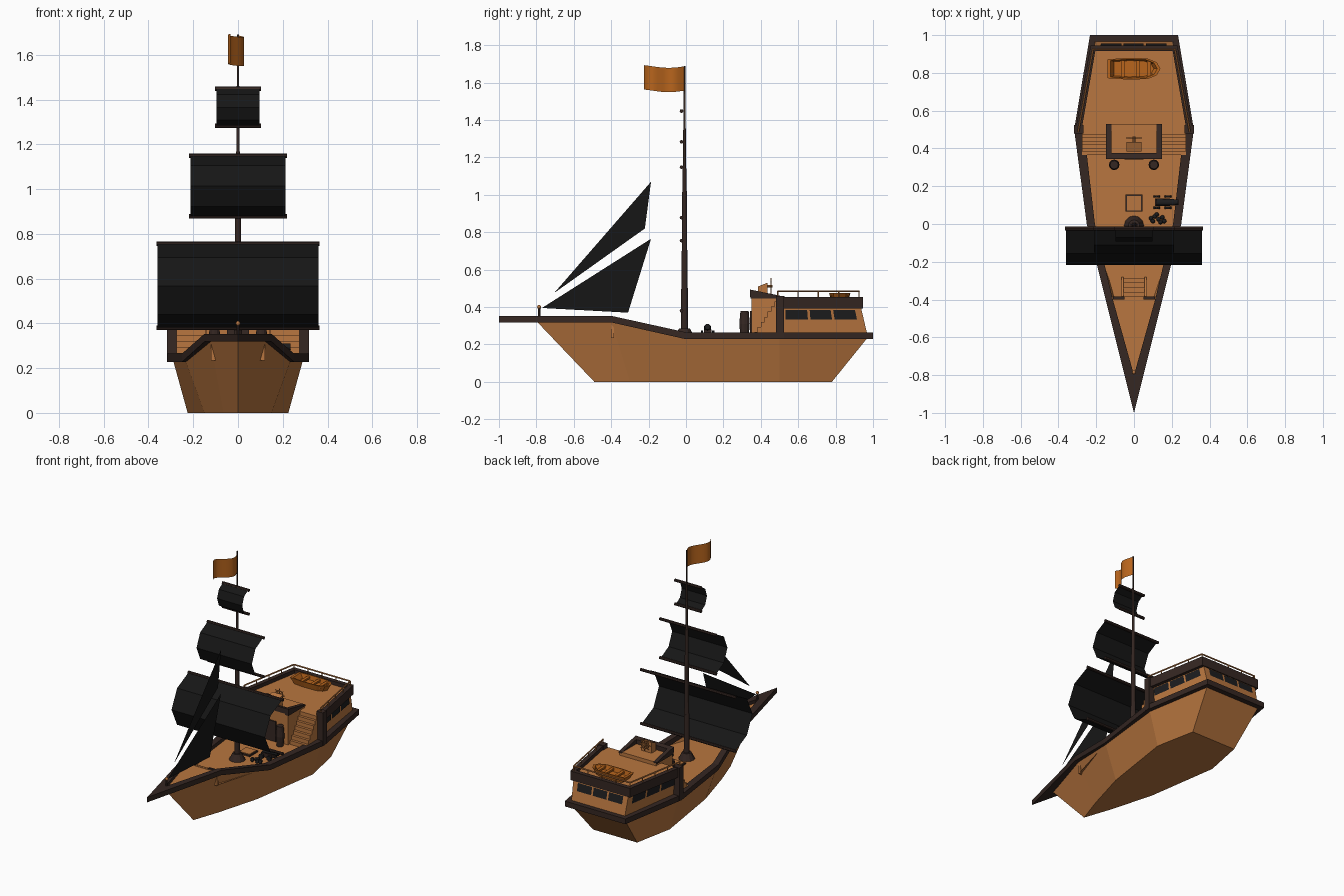
import bpy, bmesh, math
from mathutils import Vector

if "Cube" in bpy.data.objects:
    bpy.data.objects.remove(bpy.data.objects["Cube"])


def material(name, c):
    m = bpy.data.materials.new(name)
    m.diffuse_color = (*c, 1)
    m.use_nodes = True
    m.node_tree.nodes["Principled BSDF"].inputs["Base Color"].default_value = m.diffuse_color
    return m


WOOD = material("wood", (0.48, 0.18, 0.05))
DARK = material("dark_wood", (0.035, 0.02, 0.016))
BLACK = material("black_cloth", (0.008, 0.008, 0.008))
IRON = material("iron", (0.012, 0.012, 0.013))
ORANGE = material("orange", (0.48, 0.13, 0.012))


def mesh(name, verts, faces, mat):
    me = bpy.data.meshes.new(name)
    me.from_pydata([tuple(v) for v in verts], [], faces)
    bm = bmesh.new()
    bm.from_mesh(me)
    bmesh.ops.recalc_face_normals(bm, faces=bm.faces)
    bm.to_mesh(me)
    bm.free()
    me.materials.append(mat)
    ob = bpy.data.objects.new(name, me)
    bpy.context.collection.objects.link(ob)
    return ob


def loft(name, rings, mat, around=True, along=False, caps=False):
    """Skin rings of equal length; around closes each ring, along joins last to first."""
    n, m = len(rings[0]), len(rings)
    faces = []
    for i in range(m if along else m - 1):
        a, b = i * n, (i + 1) % m * n
        for j in range(n if around else n - 1):
            k = (j + 1) % n
            faces.append((a + j, a + k, b + k, b + j))
    if caps:
        faces += [tuple(range(n)), tuple(range((m - 1) * n, m * n))]
    return mesh(name, [v for r in rings for v in r], faces, mat)


def box(name, x0, x1, y0, y1, z0, z1, mat, z1_back=None):
    zb = z1 if z1_back is None else z1_back
    return loft(name, [[(x0, y0, z0), (x1, y0, z0), (x1, y1, z0), (x0, y1, z0)],
                       [(x0, y0, z1), (x1, y0, z1), (x1, y1, zb), (x0, y1, zb)]], mat, caps=True)


def rod(name, p, q, r0, r1, mat, sides=8):
    p, q = Vector(p), Vector(q)
    rot = (q - p).to_track_quat('Z', 'Y')
    ring = lambda c, r: [c + rot @ Vector((r * math.cos(t * math.tau / sides), r * math.sin(t * math.tau / sides), 0))
                         for t in range(sides)]
    return loft(name, [ring(p, r0), ring(q, r1)], mat, caps=True)


def ball(name, c, r, mat):
    bpy.ops.mesh.primitive_uv_sphere_add(segments=10, ring_count=6, radius=r, location=c)
    ob = bpy.context.object
    ob.name = name
    ob.data.materials.append(mat)


def around_ship(half):
    """Mirror a bow-to-stern list of (x, ...) rows into a closed loop."""
    return half + [(-p[0], *p[1:]) for p in reversed(half) if p[0] > 0]


# Hull shell and bottom
top = around_ship([(0, -.8, .325), (.125, -.4, .325), (.235, 0, .235), (.29, .5, .235), (.21, .97, .235)])
low = around_ship([(0, -.49, 0), (.065, -.3, 0), (.15, 0, 0), (.225, .5, 0), (.17, .78, 0)])
loft("hull", [low, top], WOOD)
mesh("hull_bottom", low, [tuple(range(len(low)))], WOOD)

# Gunwale rail running up to the pointed bow
outer = around_ship([(0, -1, .318, .353), (.15, -.4, .318, .353), (.25, 0, .228, .265),
                     (.317, .5, .228, .265), (.233, 1, .228, .265)])
inner = around_ship([(0, -.8), (.112, -.4), (.207, 0), (.265, .5), (.19, .95)])
loft("gunwale", [[(o[0], o[1], o[2]), (o[0], o[1], o[3]), (i[0], i[1], o[3]), (i[0], i[1], o[2])]
                 for o, i in zip(outer, inner)], DARK, along=True)

# Decks and the step between them
main = around_ship([(.12, -.39, .24), (.23, 0, .24), (.285, .5, .24), (.21, .96, .24)])
mesh("main_deck", main, [tuple(range(len(main)))], WOOD)
mesh("fore_deck", [(0, -.8, .33), (.125, -.39, .33), (-.125, -.39, .33)], [(0, 1, 2)], WOOD)
box("fore_bulkhead", -.12, .12, -.4, -.385, .235, .333, WOOD)
for s in (-1, 1):
    box("bulkhead_post", s * .08 - .03, s * .08 + .03, -.4, -.385, .325, .342, DARK)
    box("fore_stair_rail", s * .06 - .005, s * .06 + .005, -.385, -.28, .24, .335, WOOD, .26)
for i in range(4):
    box("fore_step", -.055, .055, -.385, -.36 + i * .025, .24, .32 - i * .022, WOOD)

# Stern cabin walls, dark band and poop deck
wl = around_ship([(.275, .49, .25), (.205, .97, .25)])
wh = around_ship([(.285, .49, .40), (.212, .935, .40)])
loft("cabin_walls", [wl, wh], WOOD)
bo = around_ship([(.312, .485), (.23, .945)])
bi = around_ship([(.28, .485), (.205, .915)])
loft("cabin_band", [[(o[0], o[1], .392), (o[0], o[1], .455), (i[0], i[1], .455), (i[0], i[1], .392)]
                    for o, i in zip(bo, bi)][:4], DARK, caps=True)
mesh("poop_deck", [(x, y, .43) for x, y in bi], [(0, 1, 2, 3)], WOOD)

# Cabin windows on both sides and the stern
for e in range(3):
    a, b, c, d = (Vector(v) for v in (wl[e], wl[e + 1], wh[e + 1], wh[e]))
    n = (b - a).cross(d - a).normalized() * .004
    n = n if n.dot(a - Vector((0, .7, .25))) > 0 else -n
    for u0, u1 in ((.09, .35), (.38, .63), (.66, .92)):
        pt = lambda u, v: a.lerp(b, u).lerp(d.lerp(c, u), v) + n
        mesh("cabin_window", [pt(u0, .55), pt(u1, .55), pt(u1, .9), pt(u0, .9)], [(0, 1, 2, 3)], IRON)

# Poop railing with posts
rail = [Vector((x, y, .485)) for x, y in around_ship([(.295, .49), (.217, .925)])]
for p, q in zip(rail, rail[1:]):
    rod("poop_rail", p, q, .005, .005, WOOD, 6)
    for k in range(5):
        f = p.lerp(q, k / 4)
        rod("rail_post", f - Vector((0, 0, .04)), f, .004, .004, WOOD, 6)

# Corner posts and stairs up to the poop
for s in (-1, 1):
    xs = sorted((s * .267, s * .317))
    box("corner_post", *xs, .48, .525, .23, .46, DARK)
    xs = sorted((s * .145, s * .275))
    for i in range(7):
        box("poop_step", *xs, .365 + i * .018, .49, .24, .267 + i * .027, WOOD)

# Helm house with sloped dark coaming
box("helm_house", -.14, .14, .35, .53, .24, .455, WOOD)
for s in (-1, 1):
    xs = sorted((s * .12, s * .147))
    box("helm_side_trim", *xs, .345, .53, .445, .493, DARK, .455)
box("helm_front_trim", -.147, .147, .343, .375, .455, .493, DARK, .485)
box("helm_door", -.05, .05, .342, .352, .24, .38, DARK)
box("helm_pedestal", -.04, .04, .385, .435, .455, .51, WOOD, .53)

# Steering wheel
bpy.ops.mesh.primitive_torus_add(major_radius=.028, minor_radius=.004, major_segments=12, minor_segments=6,
                                 location=(0, .455, .512), rotation=(math.pi / 2, 0, 0))
bpy.context.object.name = "steering_wheel"
bpy.context.object.data.materials.append(WOOD)
for i in range(4):
    d = Vector((math.cos(i * math.pi / 4), 0, math.sin(i * math.pi / 4))) * .042
    h = Vector((0, .455, .512))
    rod("wheel_spoke", h - d, h + d, .003, .003, WOOD, 6)
rod("wheel_axle", (0, .43, .512), (0, .462, .512), .007, .007, WOOD)

# Barrels beside the door
for s in (-1, 1):
    rod("barrel_lower", (s * .105, .313, .24), (s * .105, .313, .31), .022, .028, DARK, 12)
    rod("barrel_upper", (s * .105, .313, .31), (s * .105, .313, .38), .028, .022, DARK, 12)

# Rowboat lying on the poop
plan = [(-.14, -.05), (-.04, -.057), (.07, -.055), (.12, -.035), (.14, 0),
        (.12, .035), (.07, .055), (-.04, .057), (-.14, .05)]
loft("rowboat", [[(x * s, .822 + y * s, z) for x, y in plan]
                 for s, z in ((.8, .432), (1, .475), (.88, .475), (.75, .445))], ORANGE, caps=True)
for x in (-.06, .02, .08):
    box("rowboat_bench", x - .01, x + .01, .778, .866, .455, .468, ORANGE)

# Deck hatch
box("hatch_frame", -.045, .045, .065, .155, .24, .25, DARK)
box("hatch_lid", -.038, .038, .072, .148, .24, .254, WOOD)

# Cannon with carriage, wheels and balls
rod("cannon_barrel", (.12, .115, .288), (.235, .115, .295), .02, .015, IRON, 12)
box("cannon_carriage", .11, .19, .095, .135, .252, .28, DARK)
for x in (.12, .18):
    for y in (.08, .14):
        rod("cannon_wheel", (x, y, .258), (x, y + .012, .258), .018, .018, IRON, 10)
for x, y in ((.09, .03), (.11, .04), (.13, .025), (.15, .035), (.1, .015), (.14, .01), (.16, .015), (.12, .05)):
    ball("cannon_ball", (x, y, .252), .012, IRON)

# Mast in three stages, on a flared foot
Y = -.008
for z0, z1, r0, r1 in ((.24, .285, .052, .03), (.285, .55, .019, .017), (.55, 1.14, .016, .011),
                       (1.14, 1.46, .008, .006), (1.46, 1.69, .005, .004)):
    rod("mast_stage", (0, Y, z0), (0, Y, z1), r0, r1, DARK, 12)

# Square sails with their yards
for w, z0, z1, depth in ((.36, .38, .755, .185), (.213, .878, 1.148, .12), (.097, 1.283, 1.448, .06)):
    prof = [(0, 1), (.67, .84), (1, .5), (.67, .16), (0, 0)]
    loft("square_sail", [[(x, -.032 - depth * d, z0 + (z1 - z0) * t) for d, t in prof]
                         for x in (-w, w)], BLACK, around=False)
    for z in (z0, z1):
        rod("yard", (-w - .005, -.024, z), (w + .005, -.024, z), .01, .01, DARK)

# Triangular head sails
for tri in (((-.705, .475), (-.187, 1.07), (-.22, .82)), ((-.77, .395), (-.187, .765), (-.31, .37))):
    mesh("head_sail", [(0, y, z) for y, z in tri], [(0, 1, 2)], BLACK)

# Bow post with ball
rod("bow_post", (0, -.785, .33), (0, -.785, .395), .008, .006, DARK)
ball("bow_post_ball", (0, -.785, .4), .011, WOOD)

# Waving flag
flag = [(.045 * math.sin(t * 5.6) * (.5 + t / 2) - .005 * t, Y - .217 * t, -.008 * math.sin(t * 4))
        for t in (i / 12 for i in range(13))]
f = loft("flag", [[(x, y, z + 1.557), (x, y, z + 1.687)] for x, y, z in flag], ORANGE, around=False)
f.data.shade_smooth()
